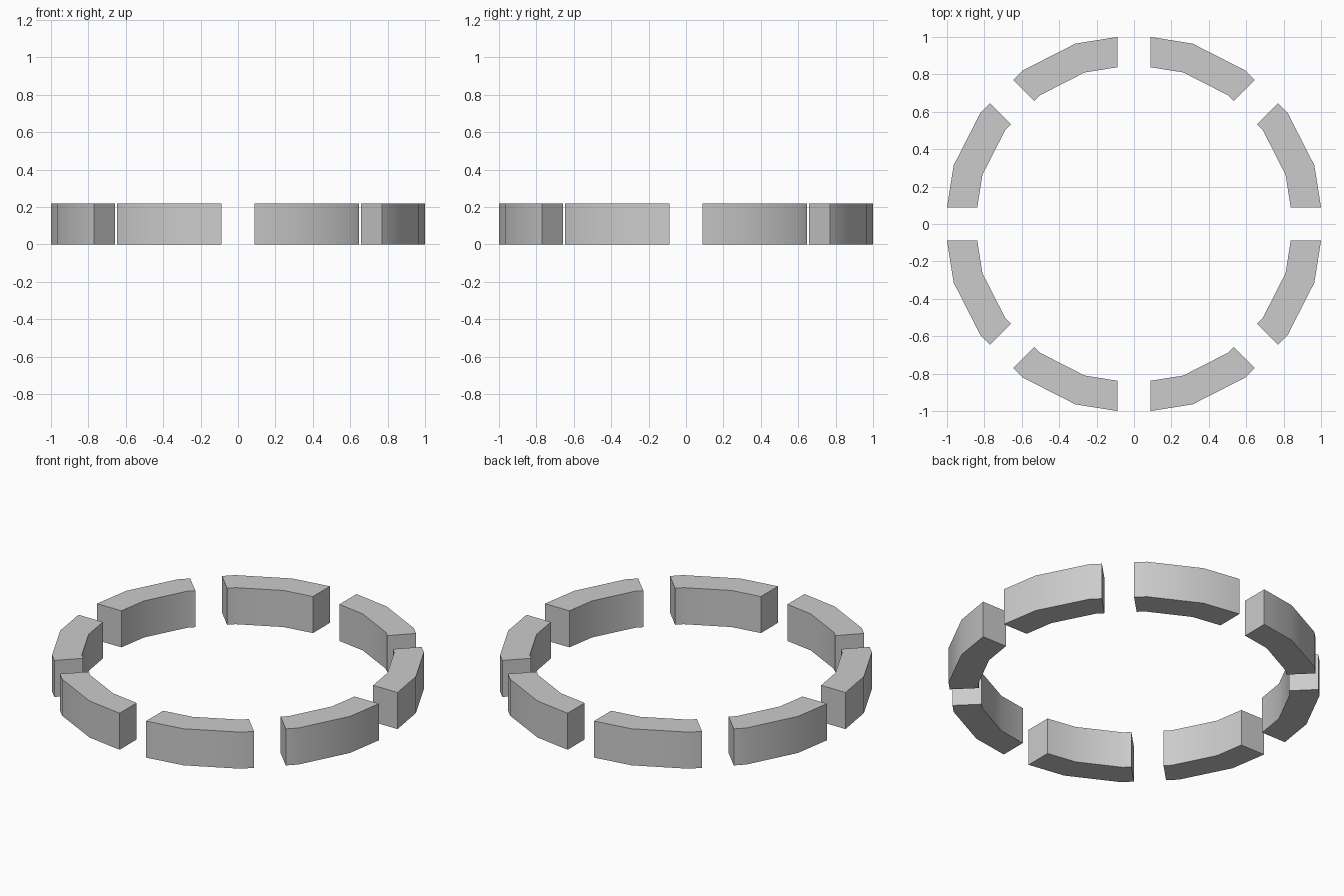
import bpy, bmesh
from math import sin, cos, tan, radians, sqrt

if "Cube" in bpy.data.objects:
    bpy.data.objects.remove(bpy.data.objects["Cube"])

HEIGHT = 0.22
HALF_GAP = 0.088
R_OUT, R_IN = 1.014, 0.852   # corner radii of the 20-sided ring


def arc(r):
    """One eighth of the 20-sided ring, cut parallel to the y axis and the diagonal."""
    a, d = r * cos(radians(9)) / sqrt(2), HALF_GAP / sqrt(2)
    return [(HALF_GAP, r - HALF_GAP * tan(radians(9))),
            (r * cos(radians(72)), r * sin(radians(72))),
            (r * cos(radians(54)), r * sin(radians(54))),
            (a - d, a + d)]


profile = arc(R_OUT) + arc(R_IN)[::-1]


def segment(name, swap, sx, sy):
    pts = [(y, x) if swap else (x, y) for x, y in profile]
    bm = bmesh.new()
    face = bm.faces.new([bm.verts.new((x * sx, y * sy, 0)) for x, y in pts])
    ext = bmesh.ops.extrude_face_region(bm, geom=[face], use_keep_orig=True)
    top = [g for g in ext["geom"] if isinstance(g, bmesh.types.BMVert)]
    bmesh.ops.translate(bm, verts=top, vec=(0, 0, HEIGHT))
    bmesh.ops.recalc_face_normals(bm, faces=bm.faces)
    mesh = bpy.data.meshes.new(name)
    bm.to_mesh(mesh)
    bm.free()
    obj = bpy.data.objects.new(name, mesh)
    bpy.context.collection.objects.link(obj)
    # curved walls smooth, cut ends and rims sharp
    bpy.ops.object.select_all(action='DESELECT')
    obj.select_set(True)
    bpy.context.view_layer.objects.active = obj
    bpy.ops.object.shade_smooth_by_angle(angle=radians(30))


# Eight mirrored ring segments
n = 1
for sx in (1, -1):
    for sy in (1, -1):
        for swap in (False, True):
            segment(f"ring_segment_{n}", swap, sx, sy)
            n += 1
